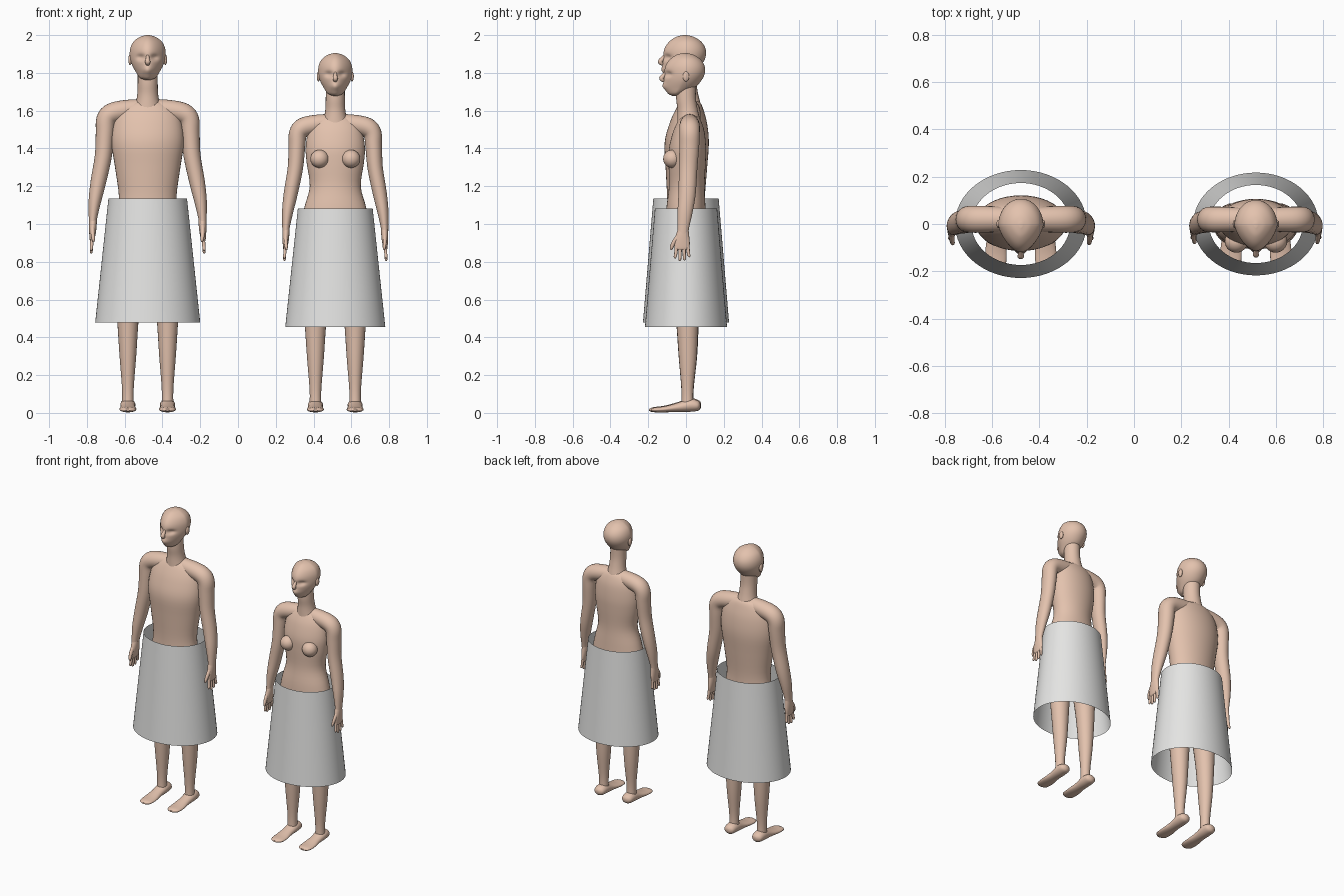
import bpy, bmesh, math
from mathutils import Vector

cube = bpy.data.objects.get("Cube")
if cube:
    bpy.data.objects.remove(cube)


def material(name, rgb):
    m = bpy.data.materials.new(name)
    m.use_nodes = True
    m.diffuse_color = (*rgb, 1)
    m.node_tree.nodes["Principled BSDF"].inputs["Base Color"].default_value = (*rgb, 1)
    return m


SKIN = material("skin", (0.77, 0.54, 0.42))
CLOTH = material("grey cloth", (0.78, 0.78, 0.77))
X, Y, Z = Vector((1, 0, 0)), Vector((0, 1, 0)), Vector((0, 0, 1))


def finish(name, bm, mat):
    bmesh.ops.recalc_face_normals(bm, faces=bm.faces)
    me = bpy.data.meshes.new(name)
    bm.to_mesh(me)
    bm.free()
    me.materials.append(mat)
    ob = bpy.data.objects.new(name, me)
    bpy.context.collection.objects.link(ob)
    bpy.ops.object.select_all(action="DESELECT")
    ob.select_set(True)
    bpy.context.view_layer.objects.active = ob
    bpy.ops.object.shade_smooth_by_angle(angle=math.radians(50))
    return ob


def smooth_rings(rings, steps):
    """Interpolate rings (x, y, z, radius, radius) with a spline."""
    out = []
    for i in range(len(rings) - 1):
        a, b, c, d = (rings[min(max(k, 0), len(rings) - 1)] for k in range(i - 1, i + 3))
        for j in range(steps):
            t = j / steps
            out.append([q + t * (r - p) / 2 + t * t * (p - 2.5 * q + 2 * r - s / 2)
                        + t ** 3 * (1.5 * (q - r) + (s - p) / 2)
                        for p, q, r, s in zip(a, b, c, d)])
    return out + [list(rings[-1])]


def loft(name, rings, place, side=X, axis=None, segs=24, steps=4, taper=0, shape=None):
    """Skin ellipses along a path; the first radius lies along side."""
    rings = smooth_rings(rings, steps)
    pts = [Vector(r[:3]) for r in rings]
    bm = bmesh.new()
    loops = []
    for i, r in enumerate(rings):
        t = axis or (pts[min(i + 1, len(pts) - 1)] - pts[max(i - 1, 0)]).normalized()
        v = t.cross(side).normalized()
        u = v.cross(t)
        loop = []
        for k in range(segs):
            a = math.tau * k / segs
            c, s = math.cos(a), math.sin(a)
            p = pts[i] + u * c * max(r[3], .002) * (1 + taper * min(s, 0)) + v * s * max(r[4], .002)
            loop.append(bm.verts.new(place(shape(p) if shape else p)))
        loops.append(loop)
    for a, b in zip(loops, loops[1:]):
        for k in range(segs):
            n = (k + 1) % segs
            bm.faces.new((a[k], a[n], b[n], b[k]))
    bm.faces.new(loops[0])
    bm.faces.new(loops[-1])
    return finish(name, bm, SKIN)


def ball(name, centre, radii, place):
    bm = bmesh.new()
    bmesh.ops.create_uvsphere(bm, u_segments=24, v_segments=14, radius=1)
    for v in bm.verts:
        v.co = place(Vector(c + q * r for c, q, r in zip(centre, v.co, radii)))
    return finish(name, bm, SKIN)


def face_shape(p):
    # Sink the eye sockets and push out the mouth
    if p.y < -.02:
        for x in (-.036, .036):
            d = ((p.x - x) / .022) ** 2 + ((p.z - 1.882) / .015) ** 2
            p.y += .018 * math.exp(-d)
        p.y -= .01 * math.exp(-(p.x / .025) ** 2 - ((p.z - 1.815) / .02) ** 2)
    return p


def figure(who, cx, s, arm_w, leg_w, torso):
    def placer(sx):
        return lambda p: Vector((cx + p.x * sx, p.y * s, p.z * s))
    body = placer(s)

    # Torso, neck and head
    loft(who + "_torso", torso, lambda p: Vector((cx + p.x, p.y, p.z)), axis=Z, segs=40)
    loft(who + "_neck", [(0, .02, 1.58, .085, .07), (0, .014, 1.64, .064, .062),
                         (0, .008, 1.69, .055, .056), (0, 0, 1.75, .053, .055),
                         (0, 0, 1.83, .053, .055)], body, axis=Z)
    loft(who + "_head", [(0, -.06, 1.762, .012, .015), (0, -.055, 1.775, .042, .045),
                         (0, -.034, 1.81, .066, .085), (0, -.018, 1.85, .086, .105),
                         (0, -.008, 1.89, .095, .113), (0, -.005, 1.93, .092, .108),
                         (0, -.004, 1.965, .075, .085), (0, -.005, 1.99, .042, .048),
                         (0, -.005, 2, .008, .01)],
         body, axis=Z, segs=64, steps=6, taper=.3, shape=face_shape)
    loft(who + "_nose", [(0, -.106, 1.9, .006, .006), (0, -.122, 1.878, .01, .011),
                         (0, -.136, 1.86, .014, .013), (0, -.128, 1.848, .011, .009),
                         (0, -.115, 1.842, .004, .004)], body, segs=16)

    for label, m in (("left", 1), ("right", -1)):
        ear = f"{who}_{label}_ear"
        ball(ear, (m * .093, 0, 1.87), (.01, .018, .028), body)

        # Shoulder and arm in one sweep
        arm = placer(m * arm_w)
        loft(f"{who}_{label}_arm",
             [(.03, .02, 1.612, .05, .05), (.12, .02, 1.602, .055, .054),
              (.19, .02, 1.585, .057, .055), (.22, .02, 1.55, .056, .053),
              (.226, .018, 1.48, .055, .049), (.235, .012, 1.36, .051, .045),
              (.262, .006, 1.22, .048, .041), (.28, -.005, 1.12, .042, .033),
              (.29, -.015, 1.03, .032, .022), (.291, -.018, .99, .03, .02)], arm, side=Y)

        # Hand with fingers and thumb
        loft(f"{who}_{label}_palm",
             [(.29, -.016, 1.02, .03, .021), (.291, -.02, .98, .038, .02),
              (.293, -.022, .94, .043, .016), (.295, -.022, .912, .038, .011),
              (.295, -.022, .905, .02, .005)], arm, side=Y, axis=-Z)
        for i, tip in enumerate((.858, .845, .848, .865)):
            y = -.053 + i * .021
            lean = (i - 1.5) * .005
            loft(f"{who}_{label}_finger_{i + 1}",
                 [(.294, y, .925, .01, .01), (.297, y + lean / 2, .885, .009, .009),
                  (.299, y + lean, tip + .008, .008, .008),
                  (.299, y + lean, tip, .003, .003)], arm, side=Y, segs=10, steps=3)
        loft(f"{who}_{label}_thumb",
             [(.292, -.04, .985, .014, .012), (.291, -.066, .95, .012, .011),
              (.288, -.08, .92, .01, .009), (.287, -.083, .905, .004, .004)],
             arm, side=Y, segs=12, steps=3)

        # Leg and foot
        leg = placer(m * leg_w)
        loft(f"{who}_{label}_leg",
             [(.088, 0, 1.0, .08, .09), (.095, 0, .85, .085, .092), (.103, .004, .6, .064, .068),
              (.105, .008, .47, .055, .059), (.105, .01, .3, .044, .049),
              (.105, .008, .13, .031, .033), (.105, .008, .04, .031, .034)], leg, axis=Z)
        loft(f"{who}_{label}_foot",
             [(.105, .08, .04, .012, .012), (.105, .065, .04, .034, .028),
              (.105, .02, .042, .04, .036), (.105, -.05, .03, .038, .025),
              (.105, -.12, .02, .045, .017), (.105, -.175, .017, .04, .013),
              (.105, -.195, .016, .015, .005)], leg, axis=-Y)

    # Open flared skirt
    bm = bmesh.new()
    bmesh.ops.create_cone(bm, cap_ends=False, segments=64, radius1=1, radius2=1, depth=2)
    for v in bm.verts:
        top = v.co.z > 0
        rx, ry, z = (.208, .173, 1.135) if top else (.278, .228, .478)
        v.co = body(Vector((v.co.x * rx, v.co.y * ry, z)))
    finish(who + "_skirt", bm, CLOTH)


figure("man", -.478, 1, 1, 1,
       [(0, 0, .88, .06, .05), (0, 0, .93, .15, .09), (0, 0, 1.02, .163, .102),
        (0, 0, 1.14, .152, .1), (0, .002, 1.3, .173, .11), (0, .004, 1.43, .192, .117),
        (0, .012, 1.53, .182, .1), (0, .018, 1.6, .155, .076),
        (0, .022, 1.64, .105, .055), (0, .022, 1.655, .04, .03)])

figure("woman", .515, .9525, .9, 1,
       [(0, 0, .84, .06, .05), (0, 0, .9, .16, .095), (0, 0, 1.0, .178, .106),
        (0, 0, 1.09, .163, .103), (0, .004, 1.2, .135, .094), (0, .006, 1.32, .151, .098),
        (0, .008, 1.4, .157, .098), (0, .014, 1.48, .146, .085), (0, .018, 1.53, .126, .068),
        (0, .02, 1.565, .085, .048), (0, .02, 1.575, .035, .025)])

for label, m in (("left", 1), ("right", -1)):
    ball(f"woman_{label}_breast", (.515 + m * .083, -.073, 1.345), (.049, .048, .048), lambda p: p)
